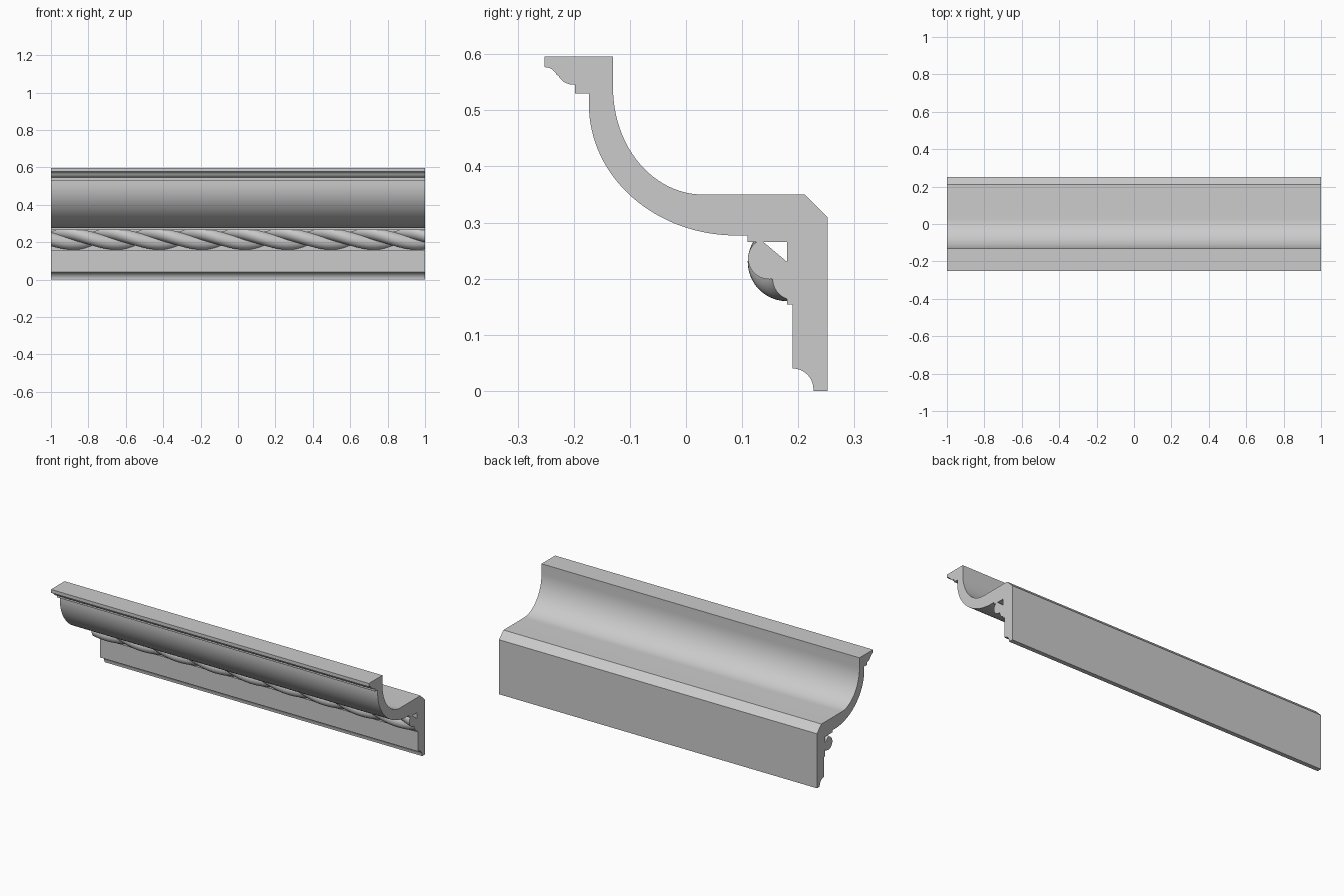
import bpy, bmesh
from math import sin, cos, radians, pi

if "Cube" in bpy.data.objects:
    bpy.data.objects.remove(bpy.data.objects["Cube"])


def finish(bm, name):
    bmesh.ops.recalc_face_normals(bm, faces=bm.faces[:])
    mesh = bpy.data.meshes.new(name)
    bm.to_mesh(mesh)
    bm.free()
    obj = bpy.data.objects.new(name, mesh)
    bpy.context.collection.objects.link(obj)
    bpy.ops.object.select_all(action='DESELECT')
    obj.select_set(True)
    bpy.context.view_layer.objects.active = obj
    bpy.ops.object.shade_smooth_by_angle(angle=radians(30))
    return obj


def arc(cy, cz, ry, rz, a0, a1, n):
    """Points (y, z) along an elliptical arc, angles in degrees."""
    steps = [radians(a0 + (a1 - a0) * i / n) for i in range(n + 1)]
    return [(cy + ry * cos(a), cz + rz * sin(a)) for a in steps]


# Moulding body: one profile in the y-z plane, extruded along x
profile = [(-0.252, 0.596), (-0.13, 0.596)]
profile += arc(0.03, 0.54, 0.16, 0.19, 180, 270, 24)         # back of cove
profile += [(0.212, 0.35), (0.252, 0.31), (0.252, 0), (0.227, 0)]
profile += arc(0.19, 0.003, 0.037, 0.037, 0, 90, 10)         # bottom edge cove
profile += [(0.19, 0.154), (0.18, 0.154), (0.18, 0.265),     # recess behind rope
            (0.11, 0.265), (0.11, 0.277)]
profile += arc(0.09, 0.51, 0.263, 0.233, 270, 180, 32)       # front swell
profile += [(-0.173, 0.53), (-0.198, 0.53), (-0.198, 0.546)]
profile += arc(-0.202, 0.574, 0.028, 0.028, 270, 205, 8)     # top ogee
profile += arc(-0.252, 0.553, 0.024, 0.024, 25, 90, 8)

bm = bmesh.new()
face = bm.faces.new([bm.verts.new((-1, y, z)) for y, z in profile])
extruded = bmesh.ops.extrude_face_region(bm, geom=[face])
bmesh.ops.translate(bm, vec=(2, 0, 0),
                    verts=[v for v in extruded['geom'] if isinstance(v, bmesh.types.BMVert)])
finish(bm, "moulding_body")

# Twisted rope: three lobes spiralling along x; grid diagonals follow the grooves
COLS, STEP, A0, ROWS = 209, 5, 140, 28
CY, CZ = 0.18, 0.23
bm = bmesh.new()
grid, centres = [], []
for i in range(COLS + 1):
    x = -1 + 2 * i / COLS
    groove = 230 + (i - COLS) * STEP
    ring = []
    for j in range(ROWS + 1):
        a = A0 + j * STEP
        r = 0.04 + 0.03 * abs(sin(radians(1.5 * (a - groove))))
        ring.append(bm.verts.new((x, CY + r * cos(radians(a)), CZ + r * sin(radians(a)))))
    grid.append(ring)
    centres.append(bm.verts.new((x, CY, CZ)))

for i in range(COLS):
    p, q = grid[i], grid[i + 1]
    for j in range(ROWS):
        bm.faces.new((p[j], q[j], q[j + 1]))
        bm.faces.new((p[j], q[j + 1], p[j + 1]))
    # hidden back of the rope
    bm.faces.new((centres[i], centres[i + 1], q[0], p[0]))
    bm.faces.new((p[-1], q[-1], centres[i + 1], centres[i]))
for k in (0, COLS):
    for j in range(ROWS):
        bm.faces.new((centres[k], grid[k][j], grid[k][j + 1]))
finish(bm, "rope_trim")
